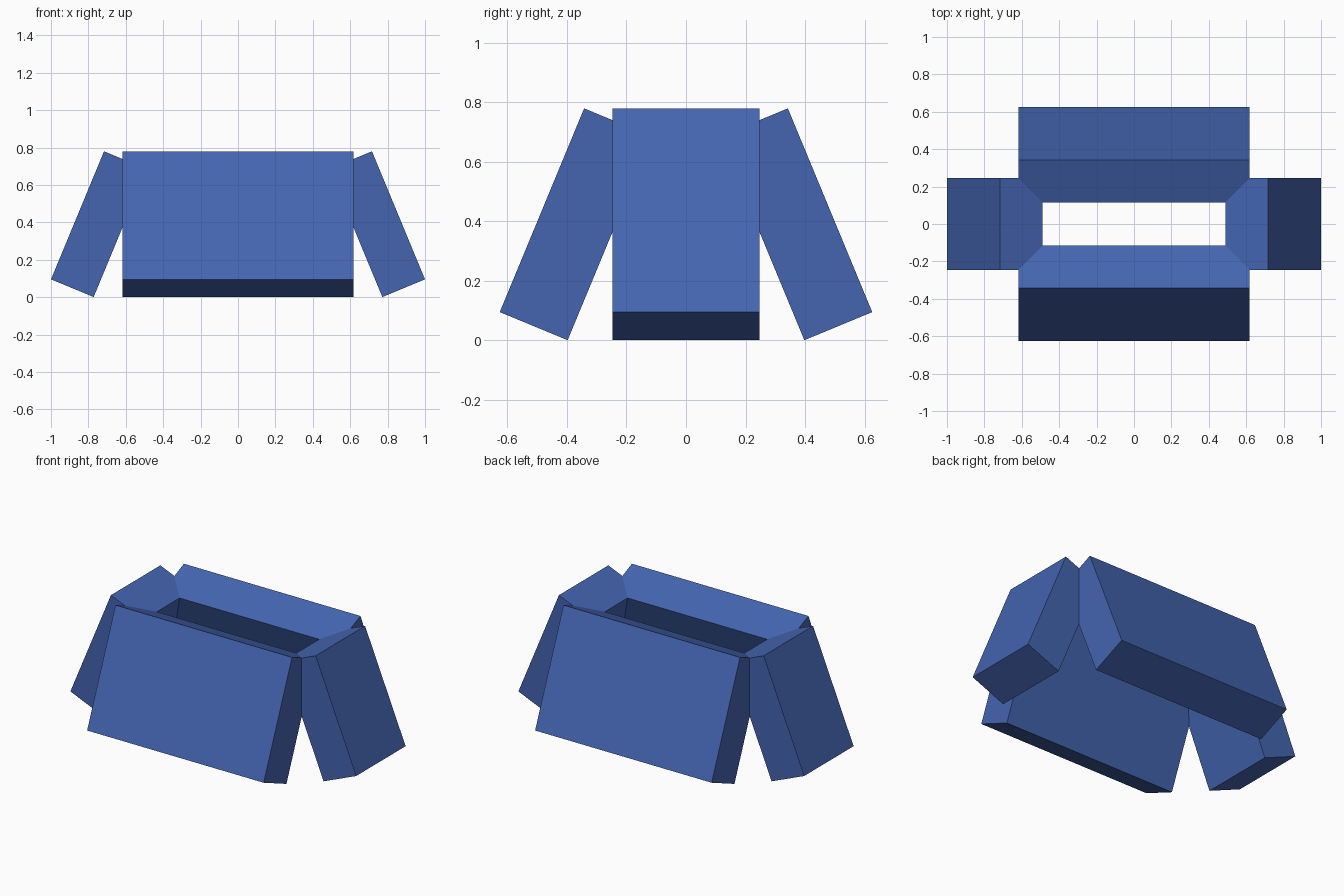
import bpy
from math import radians
from mathutils import Matrix

cube = bpy.data.objects.get("Cube")
if cube:
    bpy.data.objects.remove(cube, do_unlink=True)

blue = bpy.data.materials.new("denim_blue")
blue.use_nodes = True
colour = (0.058, 0.130, 0.440, 1)
blue.diffuse_color = colour
blue.node_tree.nodes["Principled BSDF"].inputs["Base Color"].default_value = colour

T = 0.247              # slab thickness
HEIGHT = 3 * T         # slab length down the slope
TILT = radians(-22.5)  # each slab splays outward at the bottom


def slab(name, width, distance, turn):
    """Box leaning outward, placed at a distance and turned about z."""
    bpy.ops.mesh.primitive_cube_add(size=1)
    ob = bpy.context.object
    ob.name = ob.data.name = name
    ob.data.transform(Matrix.Rotation(radians(turn), 4, 'Z')
                      @ Matrix.Translation((0, -distance, 0.39))
                      @ Matrix.Rotation(TILT, 4, 'X')
                      @ Matrix.Diagonal((width, T, HEIGHT, 1)))
    ob.data.materials.append(blue)


# Wide slabs at front and back, narrow slabs at the sides
slab("front_panel", 5 * T, 0.37, 0)
slab("left_panel", 2 * T, 0.744, 90)
slab("back_panel", 5 * T, 0.37, 180)
slab("right_panel", 2 * T, 0.744, 270)
